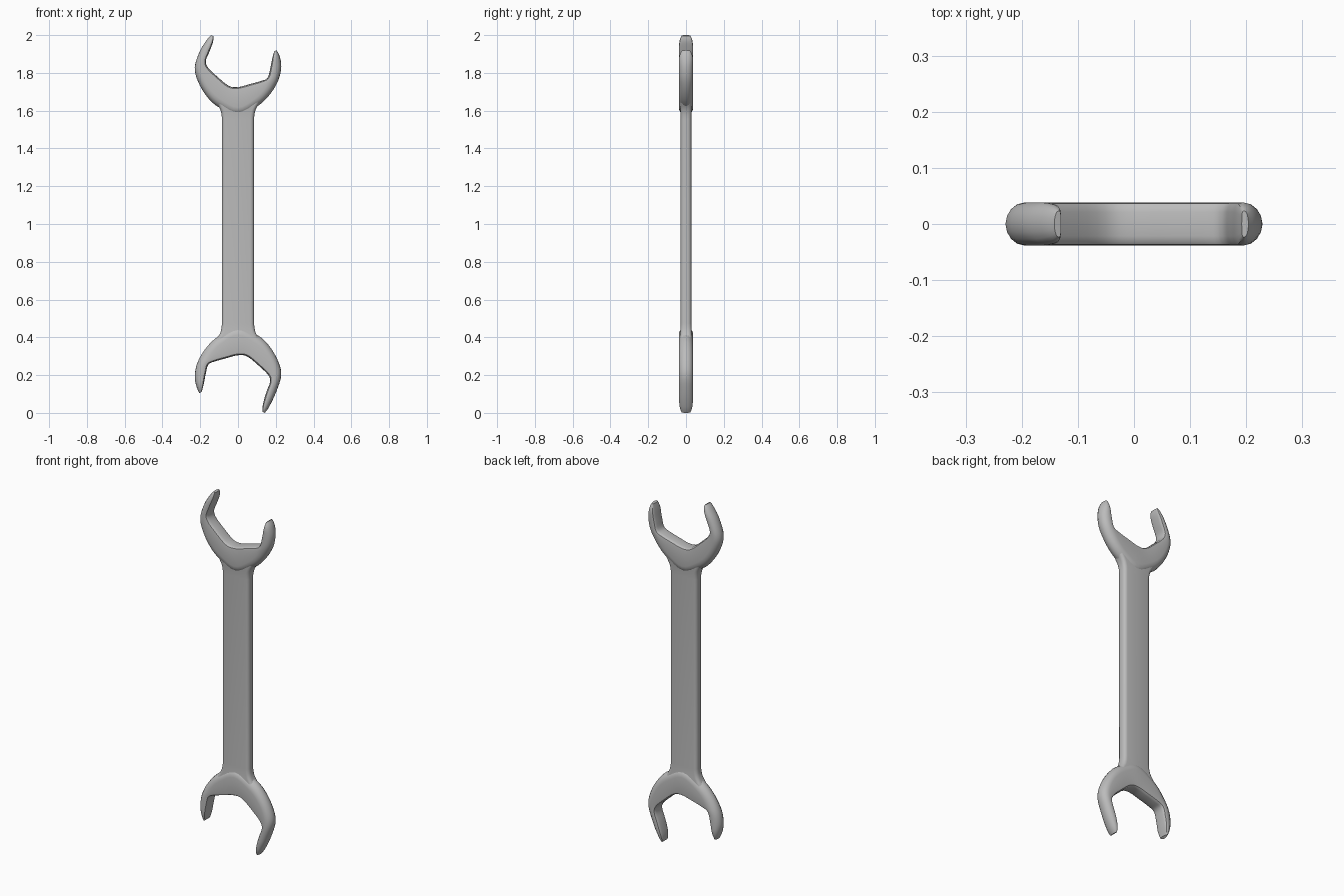
import bpy, bmesh, math
from mathutils import Vector

if "Cube" in bpy.data.objects:
    bpy.data.objects.remove(bpy.data.objects["Cube"])

steel = bpy.data.materials.new("steel grey")
steel.diffuse_color = (0.5, 0.5, 0.5, 1)
steel.use_nodes = True
steel.node_tree.nodes["Principled BSDF"].inputs["Base Color"].default_value = steel.diffuse_color


def loft(name, rings):
    """Skin a list of equal closed rings and cap both ends."""
    bm = bmesh.new()
    rows = [[bm.verts.new(p) for p in ring] for ring in rings]
    n = len(rows[0])
    for a, b in zip(rows, rows[1:]):
        for i in range(n):
            j = (i + 1) % n
            bm.faces.new((a[i], a[j], b[j], b[i]))
    bm.faces.new(rows[0])
    bm.faces.new(rows[-1])
    bmesh.ops.recalc_face_normals(bm, faces=bm.faces)
    mesh = bpy.data.meshes.new(name)
    bm.to_mesh(mesh)
    bm.free()
    mesh.materials.append(steel)
    obj = bpy.data.objects.new(name, mesh)
    bpy.context.collection.objects.link(obj)
    bpy.ops.object.select_all(action='DESELECT')
    obj.select_set(True)
    bpy.context.view_layer.objects.active = obj
    bpy.ops.object.shade_smooth_by_angle(angle=math.radians(40))
    return obj


def smooth_path(pts, steps=4):
    """Catmull-Rom interpolation through the points."""
    pts = [Vector(p) for p in pts]
    ext = [pts[0]] + pts + [pts[-1]]
    out = []
    for a, b, c, d in zip(ext, ext[1:], ext[2:], ext[3:]):
        for s in range(steps):
            t = s / steps
            out.append(0.5 * (2 * b + (c - a) * t + (2 * a - 5 * b + 4 * c - d) * t ** 2
                              + (3 * b - a - 3 * c + d) * t ** 3))
    return out + [pts[-1]]


def jaw_section(outer, inner):
    """Cross-section of the jaw: round on the outside, squarer on the inside."""
    w = (inner - outer).length
    along = (inner - outer) / w
    thick = 0.038 * min(1, w / 0.045) ** 0.4
    ro, ri = min(0.042, 0.6 * w), min(0.016, 0.3 * w)
    ring = []
    for k in range(9):
        a = math.radians(-90 + 180 * k / 8)
        p = outer + along * ro * (1 - math.cos(a))
        ring.append((p.x, thick * math.sin(a), p.y))
    for k in range(9):
        a = math.radians(90 - 180 * k / 8)
        c, s = max(0, math.cos(a)) ** 0.6, abs(math.sin(a)) ** 0.6
        p = inner - along * ri * (1 - c)
        ring.append((p.x, math.copysign(thick * s, math.sin(a)), p.y))
    return ring


# Head outline, long jaw tip to short jaw tip: outer x, z then inner x, z
HEAD = [
    (-.142, 2.00, -.130, 1.995), (-.165, 1.975, -.132, 1.965),
    (-.202, 1.915, -.150, 1.915), (-.229, 1.83, -.170, 1.865),
    (-.212, 1.755, -.160, 1.83), (-.165, 1.675, -.115, 1.785),
    (-.105, 1.62, -.050, 1.732), (0, 1.575, 0, 1.725),
    (.105, 1.625, .060, 1.74), (.172, 1.69, .120, 1.757),
    (.215, 1.765, .156, 1.773), (.229, 1.835, .170, 1.82),
    (.220, 1.89, .182, 1.88), (.204, 1.92, .192, 1.914),
]


def turned(x, z):
    """Half turn for the lower head, whose long jaw is slightly longer."""
    return -x, 2.03 - z - 0.3 * max(0, z - 1.9)


def head(name, rows):
    outer = smooth_path([r[:2] for r in rows])
    inner = smooth_path([r[2:] for r in rows])
    loft(name, [jaw_section(o, i) for o, i in zip(outer, inner)])


head("upper_jaw", HEAD)
head("lower_jaw", [turned(*r[:2]) + turned(*r[2:]) for r in HEAD])


def handle_section(z, hw, ht, r=0.02):
    """Flat bar section with rounded edges."""
    ring = []
    for q, (sx, sy) in enumerate(((1, 1), (-1, 1), (-1, -1), (1, -1))):
        for k in range(5):
            a = math.radians(90 * q + 90 * k / 4)
            ring.append((sx * (hw - r) + r * math.cos(a),
                         sy * (ht - r) + r * math.sin(a), z))
    return ring


# Handle: straight bar that flares into both heads
FLARE = [(0, .124, .031), (.03, .104, .031), (.05, .093, .030), (.075, .087, .029), (.10, .085, .028)]
bar = [(.375 + d, w, t) for d, w, t in FLARE]
bar += [(1.655 - d, w, t) for d, w, t in reversed(FLARE)]
loft("handle", [handle_section(*b) for b in bar])
